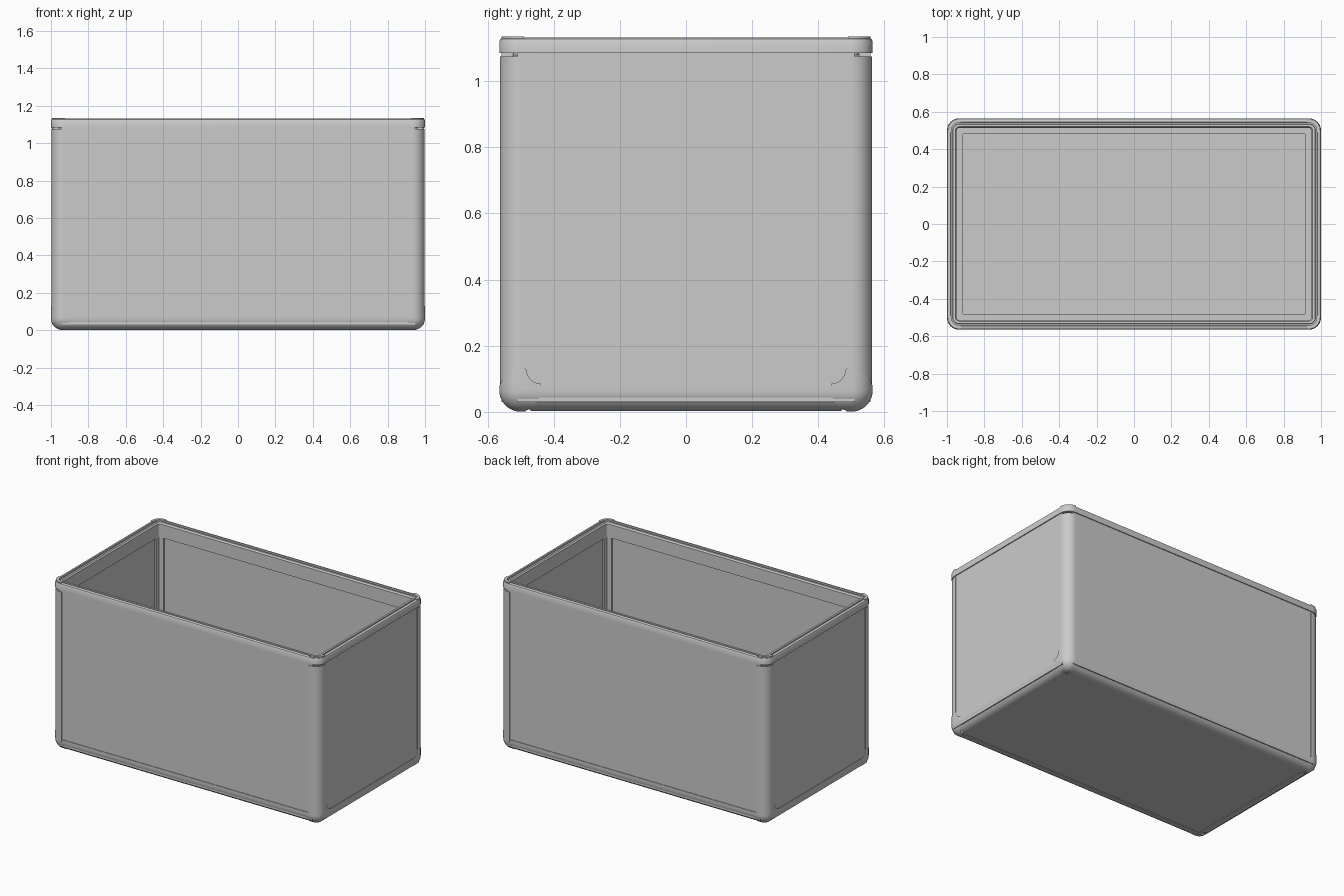
import bpy, bmesh
from math import sin, cos, pi

if "Cube" in bpy.data.objects:
    bpy.data.objects.remove(bpy.data.objects["Cube"])

HX, HY, R = 1.0, 0.565, 0.065      # half length, half width, corner radius
N = 10                             # segments per quarter round


def finish(name, bm, mirror=(False, False)):
    bmesh.ops.remove_doubles(bm, verts=bm.verts, dist=1e-5)
    bmesh.ops.recalc_face_normals(bm, faces=bm.faces)
    me = bpy.data.meshes.new(name)
    bm.to_mesh(me)
    bm.free()
    ob = bpy.data.objects.new(name, me)
    bpy.context.collection.objects.link(ob)
    if any(mirror):
        m = ob.modifiers.new("Mirror", 'MIRROR')
        m.use_axis = (mirror[0], mirror[1], False)
        m.use_mirror_merge = False
    bpy.ops.object.select_all(action='DESELECT')
    ob.select_set(True)
    bpy.context.view_layer.objects.active = ob
    bpy.ops.object.shade_smooth_by_angle(angle=0.6)
    return ob


def prism(name, profile, place, a, b, mirror):
    """Extrude a 2D profile from a to b; place(u, v, t) gives the 3D point."""
    bm = bmesh.new()
    rings = [[bm.verts.new(place(u, v, t)) for u, v in profile] for t in (a, b)]
    n = len(profile)
    for i in range(n):
        j = (i + 1) % n
        bm.faces.new((rings[0][i], rings[0][j], rings[1][j], rings[1][i]))
    bm.faces.new(rings[0])
    bm.faces.new(rings[1])
    return finish(name, bm, mirror)


def box(name, x0, x1, y0, y1, z0, z1, mirror=(False, False)):
    return prism(name, [(x0, y0), (x1, y0), (x1, y1), (x0, y1)],
                 lambda u, v, t: (u, v, t), z0, z1, mirror)


def arc(d):
    """Quarter round inset by d from the two outer planes."""
    r = R - d
    return [(R - r * sin(k * pi / 2 / N), R - r * cos(k * pi / 2 / N)) for k in range(N + 1)]


def shell(d0, d1, leg):
    """Rounded angle section between insets d0 and d1, with legs of given reach."""
    return [(leg, d0)] + arc(d0) + [(d0, leg), (d1, leg)] + arc(d1)[::-1] + [(leg, d1)]


angle = [(.04, .085), (.05, .085), (.05, .05), (.085, .05), (.085, .04), (.04, .04)]


def post_at(u, v, t):
    return (HX - u, HY - v, t)


def long_at(u, v, t):
    return (t, HY - u, v)


def short_at(u, v, t):
    return (HX - u, t, v)


# Wall and floor panels
box("long_wall", -.945, .945, HY - .04, HY - .006, .03, 1.1, (False, True))
box("end_wall", HX - .04, HX - .006, -.51, .51, .03, 1.1, (True, False))
box("floor_panel", -.945, .945, -.51, .51, .006, .04)

# Corner posts, outer rounded section and inner angle
prism("corner_post", shell(.002, .011, .078), post_at, .06, 1.075, (True, True))
prism("inner_corner_angle", angle, post_at, .04, 1.08, (True, True))

# Bottom edge rails with inner angles
prism("long_bottom_rail", shell(.002, .011, .08), long_at, -.92, .92, (False, True))
prism("end_bottom_rail", shell(.002, .011, .08), short_at, -.47, .47, (True, False))
prism("long_inner_angle", angle, long_at, -.95, .95, (False, True))
prism("end_inner_angle", angle, short_at, -.515, .515, (True, False))

# Top rim: grooved section swept round a rounded rectangle
rim = [(0, 1.085), (0, 1.12), (.004, 1.128), (.012, 1.132), (.02, 1.132), (.022, 1.122),
       (.03, 1.122), (.032, 1.13), (.045, 1.13), (.052, 1.12), (.052, 1.03),
       (.042, 1.03), (.042, 1.085)]
bm = bmesh.new()
rings = []
for d, z in rim:
    ring = []
    for q, (sx, sy) in enumerate(((1, 1), (-1, 1), (-1, -1), (1, -1))):
        for k in range(N + 1):
            a = (q + k / N) * pi / 2
            ring.append(bm.verts.new((sx * (HX - R) + (R - d) * cos(a),
                                      sy * (HY - R) + (R - d) * sin(a), z)))
    rings.append(ring)
for i, ring in enumerate(rings):
    nxt = rings[(i + 1) % len(rings)]
    for k in range(len(ring)):
        j = (k + 1) % len(ring)
        bm.faces.new((ring[k], ring[j], nxt[j], nxt[k]))
finish("top_rim", bm)

# Small caps on the rim corners
prism("rim_corner_cap", shell(.006, .024, .075), post_at, 1.115, 1.136, (True, True))

# Bottom ball corners: sphere octant with legs running up, along and across
bm = bmesh.new()


def grid(fn, nu, nv):
    vs = [[bm.verts.new((HX - x, HY - y, z)) for x, y, z in
           (fn(i / nu, j / nv) for j in range(nv + 1))] for i in range(nu + 1)]
    for i in range(nu):
        for j in range(nv):
            bm.faces.new((vs[i][j], vs[i + 1][j], vs[i + 1][j + 1], vs[i][j + 1]))


def octant(s, t):
    a, b = s * pi / 2, t * pi / 2
    return (R - R * cos(a) * cos(b), R - R * sin(a) * cos(b), R - R * sin(b))


def up_leg(s, t):
    x, y = R - R * cos(s * pi / 2), R - R * sin(s * pi / 2)
    return (x, y, R + t * max(.015, .065 - x))


def along_leg(s, t):
    x, z = R - R * cos(s * pi / 2), R - R * sin(s * pi / 2)
    return (x, R + t * max(.015, .06 - x), z)


def across_leg(s, t):
    return (R + t * .025, R - R * cos(s * pi / 2), R - R * sin(s * pi / 2))


grid(octant, N, N)
grid(up_leg, N, 2)
grid(along_leg, N, 2)
grid(across_leg, N, 2)
# flat end plate with a rounded notch
plate = [(R, R), (R, .13), (.078, .13)]
plate += [(.125 - .042 * cos(k * pi / 12), .127 - .042 * sin(k * pi / 12)) for k in range(7)]
plate += [(.125, R)]
bm.faces.new([bm.verts.new((HX, HY - y, z)) for y, z in plate])
finish("ball_corner", bm, (True, True))
